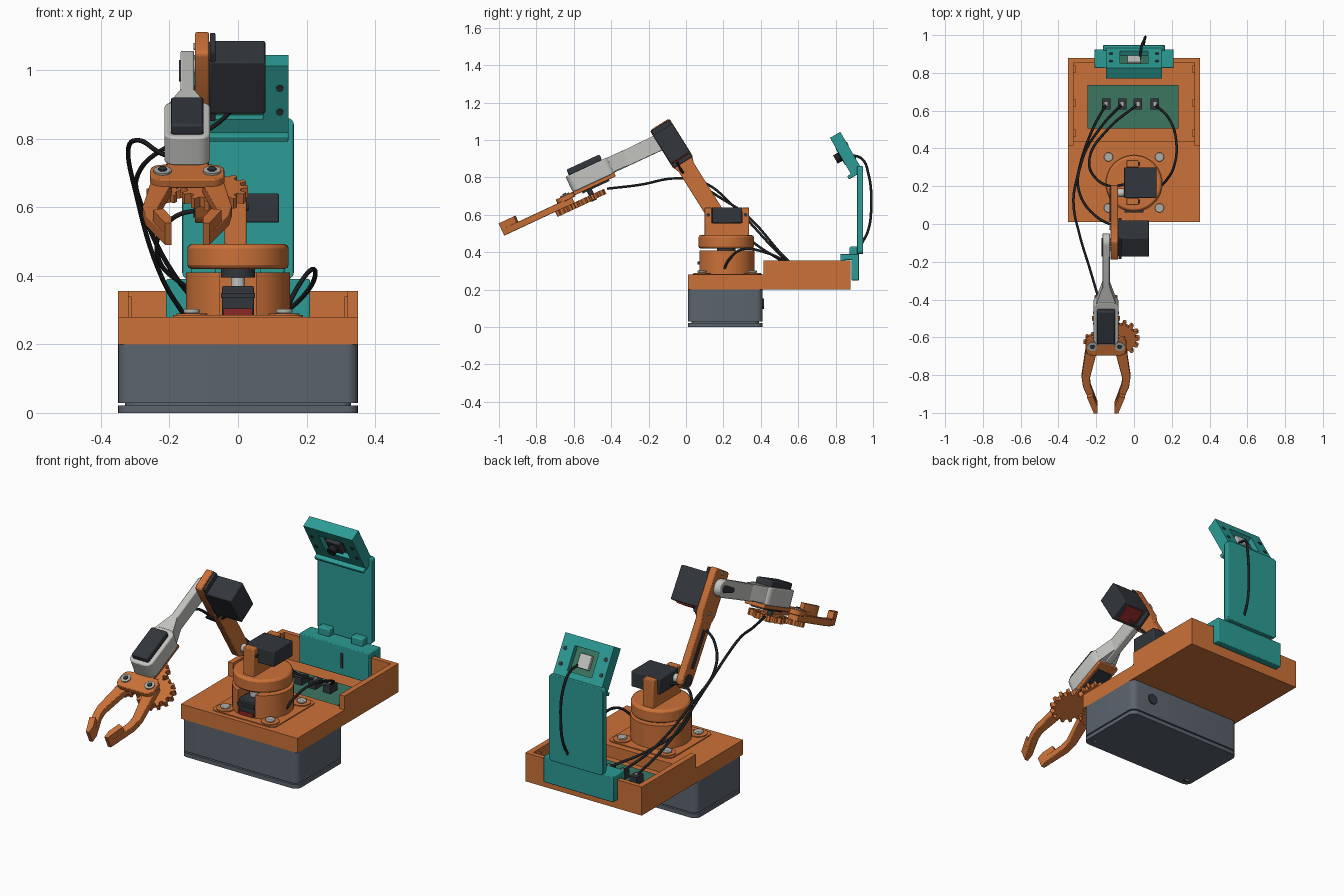
import bpy, bmesh, math
from math import sin, cos, pi, radians
from mathutils import Matrix, Vector

if "Cube" in bpy.data.objects:
    bpy.data.objects.remove(bpy.data.objects["Cube"])


def material(name, r, g, b):
    m = bpy.data.materials.new(name)
    m.use_nodes = True
    m.diffuse_color = (r, g, b, 1)
    m.node_tree.nodes["Principled BSDF"].inputs["Base Color"].default_value = (r, g, b, 1)
    return m


ORANGE = material("orange plastic", .6, .165, .04)
TEAL = material("teal plastic", .025, .33, .3)
SLATE = material("slate grey", .107, .127, .153)
DARK = material("charcoal", .032, .037, .045)
LIGHT = material("light grey", .55, .55, .53)
GREEN = material("circuit green", .045, .18, .12)
RED = material("label red", .27, .02, .02)
BLACK = material("cable black", .012, .013, .015)
STEEL = material("steel", .42, .42, .4)
WORLD = Matrix.Identity(4)


def finish(name, bm, mat, frame, bevel=0, segs=2):
    bmesh.ops.recalc_face_normals(bm, faces=bm.faces)
    bm.transform(frame)
    me = bpy.data.meshes.new(name)
    bm.to_mesh(me)
    bm.free()
    me.materials.append(mat)
    me.shade_smooth()
    me.set_sharp_from_angle(angle=radians(35))
    ob = bpy.data.objects.new(name, me)
    bpy.context.collection.objects.link(ob)
    if bevel:
        mod = ob.modifiers.new("Bevel", "BEVEL")
        mod.width, mod.segments, mod.limit_method = bevel, segs, 'ANGLE'
    return ob


def prism(name, pts, axis, lo, hi, mat, frame=WORLD, bevel=0):
    """Extrude an outline along an axis; points are the other two coordinates in order."""
    bm = bmesh.new()
    place = {"x": lambda a, b: (lo, a, b), "y": lambda a, b: (a, lo, b), "z": lambda a, b: (a, b, lo)}[axis]
    face = bm.faces.new([bm.verts.new(place(a, b)) for a, b in pts])
    new = bmesh.ops.extrude_face_region(bm, geom=[face])["geom"]
    step = Vector([hi - lo if c == axis else 0 for c in "xyz"])
    bmesh.ops.translate(bm, vec=step, verts=[v for v in new if isinstance(v, bmesh.types.BMVert)])
    return finish(name, bm, mat, frame, bevel)


def box(name, x, y, z, mat, frame=WORLD, bevel=0):
    pts = [(x[0], y[0]), (x[1], y[0]), (x[1], y[1]), (x[0], y[1])]
    return prism(name, pts, "z", z[0], z[1], mat, frame, bevel)


def arc(c, r, a0, a1, n=12):
    steps = [radians(a0 + (a1 - a0) * i / n) for i in range(n + 1)]
    return [(c[0] + r * cos(a), c[1] + r * sin(a)) for a in steps]


def disc(name, c, r, axis, lo, hi, mat, frame=WORLD, bevel=0, n=32):
    return prism(name, arc(c, r, 0, 360, n)[:-1], axis, lo, hi, mat, frame, bevel)


def rounded(x0, x1, y0, y1, r):
    return (arc((x1 - r, y0 + r), r, -90, 0, 5) + arc((x1 - r, y1 - r), r, 0, 90, 5)
            + arc((x0 + r, y1 - r), r, 90, 180, 5) + arc((x0 + r, y0 + r), r, 180, 270, 5))


def gear(name, c, r, teeth, lo, hi, frame):
    pts = []
    for i in range(teeth):
        for off, rad in ((-.3, .8), (-.16, 1), (.16, 1), (.3, .8)):
            a = 2 * pi * (i + off) / teeth
            pts.append((c[0] + r * rad * cos(a), c[1] + r * rad * sin(a)))
    return prism(name, pts, "z", lo, hi, ORANGE, frame)


def cable(name, pts, r=.007):
    cu = bpy.data.curves.new(name, "CURVE")
    cu.dimensions, cu.bevel_depth, cu.bevel_resolution, cu.resolution_u = "3D", r, 2, 8
    sp = cu.splines.new("BEZIER")
    sp.bezier_points.add(len(pts) - 1)
    for p, co in zip(sp.bezier_points, pts):
        p.co, p.handle_left_type, p.handle_right_type = co, "AUTO", "AUTO"
    cu.materials.append(BLACK)
    bpy.context.collection.objects.link(bpy.data.objects.new(name, cu))


def tilted(x, y, z, deg):
    return Matrix.Translation((x, y, z)) @ Matrix.Rotation(radians(deg), 4, "X")


# Enclosure with a thin shadow gap above its lid
for name, lo, hi in (("enclosure_lid", 0, .022), ("enclosure_box", .029, .2)):
    prism(name, rounded(-.35, .35, .01, .41, .035), "z", lo, hi, SLATE)
prism("enclosure_core", rounded(-.33, .33, .03, .39, .03), "z", .01, .05, SLATE)
disc("cable_port", (.22, .125), .028, "y", .405, .416, DARK)
for x in (-.31, .31):
    for y in (.05, .37):
        disc("lid_screw", (x, y), .014, "z", -.0, .006, STEEL, n=16)
        disc("lid_screw_recess", (x, y), .02, "z", .0, .003, DARK, n=16)

# Deck and rear tray
box("deck", (-.35, .35), (.01, .44), (.2, .28), ORANGE)
box("tray_floor", (-.32, .32), (.44, .86), (.2, .215), ORANGE)
box("tray_back", (-.32, .32), (.855, .88), (.2, .355), ORANGE)
side = [(.44, .2), (.88, .2), (.88, .355), (.415, .355), (.415, .28), (.44, .28)]
for s in (-1, 1):
    prism("tray_side", side, "x", s * .32, s * .35, ORANGE)
    for y in (.46, .62, .8):
        box("tray_rib", sorted((s * .31, s * .325)), (y, y + .04), (.21, .34), ORANGE)
prism("mount_plate", rounded(-.19, .19, .035, .405, .03), "z", .275, .285, ORANGE)
for x in (-.135, .135):
    for y in (.085, .355):
        disc("mount_boss", (x, y), .045, "z", .28, .29, ORANGE)
        disc("mount_screw", (x, y), .024, "z", .29, .303, STEEL, bevel=.004)

# Circuit board and plugs
box("circuit_board", (-.245, .235), (.505, .735), (.222, .235), GREEN)
PLUGS = (-.147, -.063, .02, .11)
for x in PLUGS:
    box("plug", (x - .022, x + .022), (.605, .665), (.235, .275), DARK)
    box("plug_pin", (x - .008, x + .008), (.625, .645), (.275, .282), STEEL)

# Turntable with a slot for the base servo
C = (0, .215)
ring = arc(C, .152, -70, 250, 40) + [(-.052, .26), (.052, .26)]
prism("turntable_body", ring, "z", .28, .41, ORANGE)
box("base_servo", (-.046, .046), (.075, .25), (.28, .37), DARK, bevel=.004)
box("base_servo_flange", (-.05, .05), (.062, .25), (.335, .35), DARK)
box("base_servo_label", (-.042, .042), (.069, .076), (.282, .305), RED)
disc("base_servo_spline", (0, .14), .02, "z", .37, .395, LIGHT)
disc("turntable_hub", C, .05, "z", .395, .425, DARK)
disc("turntable_cap", C, .148, "z", .42, .492, ORANGE, bevel=.012, n=48)

# Shoulder mount and servo
box("shoulder_block", (-.04, .025), (.125, .305), (.485, .557), ORANGE)
for y in (.1, .3):
    box("shoulder_post", (-.04, .025), (y, y + .038), (.485, .64), ORANGE, bevel=.004)
    disc("shoulder_screw", (y + .019, .6), .01, "x", .025, .032, DARK, n=12)
box("shoulder_servo", (-.052, .12), (.138, .3), (.555, .64), DARK, bevel=.005)
disc("shoulder_spline", (.165, .598), .022, "x", -.09, -.05, LIGHT)

# Upper arm and elbow servo
ARM = tilted(0, .16, .6, 32)
outline = (arc((0, 0), .047, 180, 360, 14) + [(.047, .3), (.062, .34)]
           + arc((.047, .555), .015, 0, 90, 4) + arc((-.047, .555), .015, 90, 180, 4)
           + [(-.062, .34), (-.047, .3)])
prism("upper_arm", outline, "x", -.125, -.085, ORANGE, ARM, .004)
disc("shoulder_horn", (0, 0), .03, "x", -.13, -.12, DARK, ARM)
box("arm_slot", (-.129, -.124), (-.012, .012), (.06, .26), DARK, ARM)
box("elbow_flange", (-.082, -.066), (-.057, .057), (.33, .565), DARK, ARM, .003)
box("elbow_servo", (-.085, .08), (-.06, .06), (.357, .537), DARK, ARM, .006)
box("elbow_label", (-.05, .05), (-.045, .045), (.35, .358), RED, ARM)
for z in (.343, .553):
    disc("elbow_screw", (0, z), .01, "x", -.13, -.12, STEEL, ARM, n=12)

# Forearm and hand share one frame: -y points along the forearm
X = -.148
HAND = tilted(X, -.095, 1.01, 25)
bar = arc((0, 0), .046, -90, 90, 14) + [(-.36, .04), (-.36, -.045), (-.3, -.045)]
prism("forearm", bar, "x", -.02, .02, LIGHT, HAND, .005)
prism("forearm_slot", arc((0, 0), .02, -90, 90, 8) + arc((-.07, 0), .014, 90, 270, 8),
      "x", -.024, -.019, DARK, HAND)
disc("elbow_spline", (0, 0), .022, "x", .015, .03, STEEL, HAND)
holder = [(-.02, -.29), (.02, -.29), (.04, -.34)] + rounded(-.067, .067, -.585, -.35, .025)[5:12]
holder += [(-.067, -.36), (-.04, -.34)]
prism("servo_holder", rounded(-.067, .067, -.585, -.335, .035), "z", -.047, .045, LIGHT, HAND, .006)
prism("forearm_flare", [(-.02, -.25), (.02, -.25), (.055, -.35), (-.055, -.35)], "z", -.04, .043,
      LIGHT, HAND)
box("grip_servo", (-.048, .048), (-.565, -.37), (.04, .077), DARK, HAND, .008)
box("grip_servo_base", (-.045, .045), (-.54, -.38), (-.075, -.04), DARK, HAND)

# Gripper plate, gears and fingers
plate = rounded(-.108, .108, -.685, -.58, .035)
prism("grip_plate", plate, "z", -.072, -.044, ORANGE, HAND, .003)
box("grip_plate_tail", (-.06, .06), (-.6, -.34), (-.066, -.044), ORANGE, HAND, .003)
gear("drive_gear", (0, -.5), .075, 12, -.13, -.1, HAND)
gear("finger_gear", (.078, -.615), .1, 14, -.132, -.1, HAND)
gear("idle_gear", (-.07, -.635), .05, 8, -.125, -.1, HAND)
disc("drive_screw", (0, -.5), .015, "z", -.136, -.07, DARK, HAND, n=16)
finger = [(.045, -.6), (.1, -.6), (.13, -.82), (.122, -.88), (.065, -1.015),
          (.046, -1.015), (.046, -.975), (.082, -.87), (.086, -.83), (.045, -.66)]
tip = [(.1, -.925), (.065, -1.015), (.046, -1.015), (.046, -.975), (.07, -.915)]
for s in (-1, 1):
    prism("finger", [(s * a, b) for a, b in finger], "z", -.102, -.066, ORANGE, HAND, .003)
    prism("finger_tip", [(s * a, b) for a, b in tip], "z", -.1, -.03, ORANGE, HAND)
    disc("grip_washer", (s * .072, -.63), .026, "z", -.044, -.038, STEEL, HAND)
    disc("grip_screw", (s * .072, -.63), .013, "z", -.04, -.033, DARK, HAND, n=6)

# Camera stand clipped over the tray back
box("clip_front", (-.21, .21), (.825, .85), (.23, .39), TEAL, bevel=.004)
box("clip_top", (-.21, .21), (.825, .925), (.358, .39), TEAL, bevel=.004)
box("clip_back", (-.21, .21), (.885, .925), (.25, .385), TEAL, bevel=.004)
box("clip_slot", (.04, .055), (.82, .826), (.27, .35), DARK)
prism("stand_post", rounded(-.163, .163, .39, .86, .02), "y", .915, .947, TEAL, bevel=.003)
for s in (-1, 1):
    box("hinge_tab", (s * .1 - .035, s * .1 + .035), (.875, .925), (.385, .43), TEAL, bevel=.006)

# Camera head: a frame around a small board
HEAD = tilted(0, .855, .928, 30)
for s in (-1, 1):
    box("head_side", (s * .11 - .037, s * .11 + .037), (-.032, .032), (-.115, .115), TEAL, HAND and HEAD)
    box("head_rail", (-.075, .075), (-.032, .032), (s * .09 - .025, s * .09 + .025), TEAL, HEAD)
    for z in (-.04, .04):
        for y in (-.035, .03):
            disc("head_screw", (s * .122, z), .011, "y", y, y + .005, DARK, HEAD, n=12)
box("head_lip", (-.147, .147), (-.055, .032), (-.128, -.108), TEAL, HEAD, .004)
box("camera_board", (-.075, .075), (-.005, .005), (-.066, .066), GREEN, HEAD)
box("camera_chip", (-.035, .035), (.005, .025), (-.035, .04), LIGHT, HEAD, .003)
box("camera_body", (-.04, .04), (-.035, -.005), (-.04, .04), DARK, HEAD, .004)
disc("camera_lens", (0, 0), .025, "y", -.065, -.03, BLACK, HEAD)

# Cables
cable("grip_cable", [(-.147, .635, .27), (-.22, .5, .39), (-.3, .25, .65), (-.32, .1, .77),
                     (-.29, -.05, .795), (-.23, -.25, .76), (-.18, -.42, .74)])
cable("elbow_cable", [(-.063, .635, .27), (-.17, .52, .38), (-.28, .32, .6), (-.29, .17, .7),
                      (-.2, .04, .78), (-.08, -.02, .83), (.01, -.06, .91)])
cable("shoulder_cable", [(.02, .635, .27), (-.14, .5, .36), (-.235, .35, .46), (-.2, .24, .56),
                         (-.12, .2, .59), (-.05, .21, .58)])
cable("base_cable", [(.11, .635, .27), (.19, .55, .34), (.225, .42, .4), (.21, .3, .415),
                     (.17, .23, .36), (.14, .2, .3)])
cable("camera_cable", [(.03, .875, .92), (.04, .94, .9), (.055, .975, .82), (.06, .99, .65),
                       (.055, .975, .52), (.05, .942, .45)])
